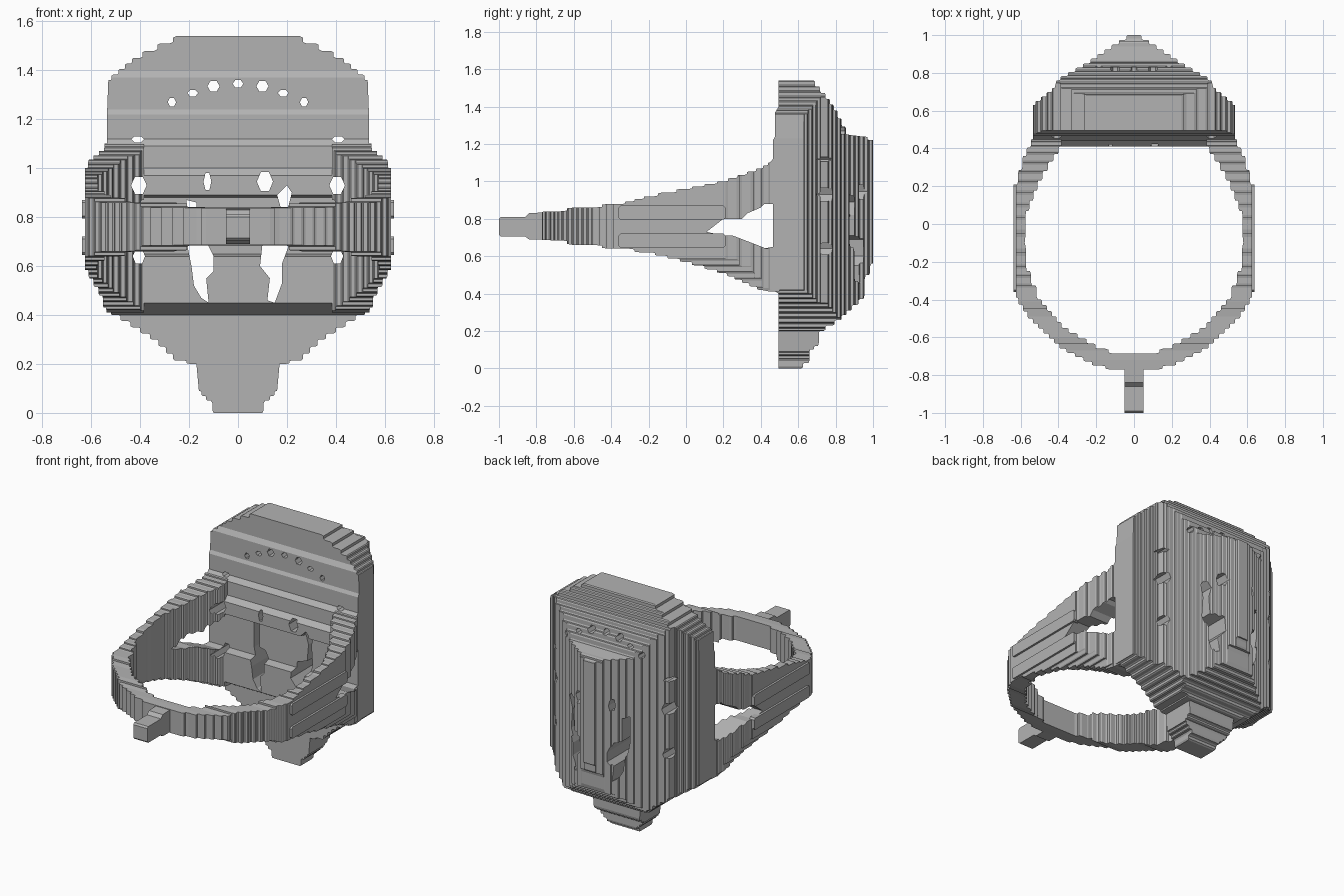
import bpy, bmesh, math

grey = bpy.data.materials.new("plain grey")
grey.diffuse_color = (0.45, 0.45, 0.45, 1)


def stair(pts, size=0.03):
    """Turn the slanted parts of a path into small chamfered steps centred on it."""
    out = [pts[0]]
    for (a, b), (c, d) in zip(pts, pts[1:]):
        low = min(abs(c - a), abs(d - b))
        if low >= 0.012:
            n = max(1, round(low / size))
            dx, dy = (c - a) / n, (d - b) / n
            for i in range(n):
                x, y = a + dx * i, b + dy * i
                out += [(x + dx * 0.3, y), (x + dx * 0.5, y + dy * 0.2),
                        (x + dx * 0.5, y + dy * 0.8), (x + dx * 0.7, y + dy)]
        out.append((c, d))
    return out


def mirror(half):
    """Close a right-hand half outline with its left-hand copy."""
    return half + [(-x, y) for x, y in reversed(half) if abs(x) > 1e-6]


def prism(name, polys, axis, lo, hi):
    """Extrude one or more outlines along an axis."""
    place = {"x": lambda a, b, h: (h, a, b),
             "y": lambda a, b, h: (a, h, b),
             "z": lambda a, b, h: (a, b, h)}[axis]
    bm = bmesh.new()
    for p in polys:
        low = [bm.verts.new(place(a, b, lo)) for a, b in p]
        high = [bm.verts.new(place(a, b, hi)) for a, b in p]
        bm.faces.new(low)
        bm.faces.new(high)
        for i in range(len(p)):
            j = (i + 1) % len(p)
            bm.faces.new((low[i], low[j], high[j], high[i]))
    bmesh.ops.remove_doubles(bm, verts=bm.verts, dist=1e-5)
    bmesh.ops.recalc_face_normals(bm, faces=bm.faces)
    me = bpy.data.meshes.new(name)
    bm.to_mesh(me)
    bm.free()
    me.materials.append(grey)
    ob = bpy.data.objects.new(name, me)
    bpy.context.collection.objects.link(ob)
    return ob


def combine(ob, tool, op):
    """Apply a boolean and remove the helper."""
    mod = ob.modifiers.new(op, "BOOLEAN")
    mod.operation, mod.object, mod.solver = op, tool, "EXACT"
    bpy.context.view_layer.objects.active = ob
    bpy.ops.object.modifier_apply(modifier=mod.name)
    bpy.data.objects.remove(tool)


def gem(x, z, rx, rz):
    return [(x + rx * math.cos(k * math.pi / 3), z + rz * math.sin(k * math.pi / 3))
            for k in range(6)]


# mask-shaped head: plan outline cut by its front and side outlines
plan = mirror(stair([(0.535, 0.38), (0.535, 0.63), (0.42, 0.72), (0.41, 0.76),
                     (0.25, 0.85), (0.1, 0.95), (0.02, 1.0)], 0.025))
front = mirror(stair([(0.09, 0), (0.12, 0.05), (0.16, 0.09), (0.17, 0.2), (0.25, 0.215),
                      (0.34, 0.3), (0.42, 0.35), (0.5, 0.4), (0.54, 0.42), (0.54, 1.1),
                      (0.53, 1.36), (0.42, 1.45), (0.3, 1.51), (0.23, 1.54)], 0.025))
back_edge = stair([(0.6, 0), (0.65, 0.03), (0.67, 0.1), (0.7, 0.12), (0.72, 0.2),
                   (0.82, 0.26), (0.87, 0.31), (0.94, 0.37), (0.97, 0.5), (1.0, 0.56),
                   (1.0, 1.22), (0.94, 1.24), (0.865, 1.25), (0.8, 1.38), (0.76, 1.44),
                   (0.675, 1.54)], 0.025)
ring_side = [(0.495, 1.54), (0.495, 1.4), (0.477, 1.37), (0.477, 1.24), (0.465, 1.22),
             (0.465, 1.12), (0.44, 1.09), (0.44, 1.0), (0.41, 0.97), (0.41, 0.89),
             (0.465, 0.88), (0.465, 0.65), (0.41, 0.64), (0.41, 0.45), (0.495, 0.4),
             (0.495, 0)]
head = prism("mask_head", [plan], "z", -0.1, 1.7)
combine(head, prism("front_cut", [front], "y", 0.2, 1.2), "INTERSECT")
combine(head, prism("side_cut", [back_edge + ring_side], "x", -0.8, 0.8), "INTERSECT")

# eye slots, brow holes and cheek holes bored through the head
eye = [(0.1, 0.69), (0.17, 0.71), (0.18, 0.82), (0.16, 0.89), (0.2, 0.93), (0.22, 0.9),
       (0.2, 0.82), (0.21, 0.69), (0.18, 0.61), (0.18, 0.53), (0.15, 0.45), (0.12, 0.46),
       (0.13, 0.55), (0.09, 0.6)]
eye_left = [(-0.21, 0.7), (-0.21, 0.87), (-0.17, 0.86), (-0.17, 0.71), (-0.13, 0.7),
            (-0.1, 0.64), (-0.1, 0.58), (-0.13, 0.55), (-0.12, 0.45), (-0.15, 0.47),
            (-0.18, 0.52), (-0.19, 0.6)]
holes = [eye, eye_left, gem(-0.125, 0.945, 0.016, 0.04), gem(0.11, 0.945, 0.033, 0.045),
         gem(0, 1.345, 0.022, 0.018)]
cheeks = []
for s in (-1, 1):
    holes += [gem(s * 0.1, 1.335, 0.025, 0.025), gem(s * 0.185, 1.307, 0.022, 0.015),
              gem(s * 0.27, 1.27, 0.017, 0.02), gem(s * 0.41, 1.118, 0.026, 0.014)]
    cheeks += [gem(s * 0.405, 0.93, 0.032, 0.04), gem(s * 0.405, 0.64, 0.025, 0.035)]
combine(head, prism("hole_cut", holes + cheeks, "y", 0.2, 1.2), "DIFFERENCE")

# finger band with flaring shoulders
outer = mirror(stair([(0.1, -0.77), (0.2, -0.75), (0.38, -0.66), (0.55, -0.5),
                      (0.625, -0.39), (0.625, 0.21), (0.58, 0.36), (0.535, 0.45),
                      (0.53, 0.5)], 0.025))
bore = mirror(stair([(0.09, -0.685), (0.18, -0.66), (0.37, -0.55), (0.5, -0.4),
                     (0.56, -0.25), (0.585, -0.1), (0.565, 0.07), (0.5, 0.23),
                     (0.44, 0.33), (0.385, 0.41), (0.385, 0.6)], 0.025))
top_edge = stair([(-0.9, 0.83), (-0.72, 0.84), (-0.55, 0.86), (-0.35, 0.88), (-0.2, 0.92),
                  (0, 0.96), (0.2, 1.0), (0.4, 1.07), (0.45, 1.1), (0.6, 1.1)], 0.016)
low_edge = stair([(-0.9, 0.69), (-0.72, 0.685), (-0.55, 0.66), (-0.35, 0.64),
                  (-0.2, 0.62), (0, 0.57), (0.2, 0.51), (0.4, 0.42), (0.45, 0.41),
                  (0.6, 0.41)], 0.018)
waist = mirror(stair([(0.53, 0.38), (0.56, 0.48), (0.6, 0.55), (0.64, 0.62),
                      (0.64, 1.0), (0.6, 1.05), (0.55, 1.12)], 0.02))
band = prism("finger_band", [outer], "z", 0.2, 1.3)
combine(band, prism("taper_cut", [top_edge + low_edge[::-1]], "x", -0.9, 0.9), "INTERSECT")
combine(band, prism("waist_cut", [waist], "y", -1.2, 1.2), "INTERSECT")
combine(band, prism("bore_cut", [bore], "z", 0.1, 1.4), "DIFFERENCE")
slot = [(0.11, 0.73), (0.2, 0.8), (0.3, 0.8), (0.33, 0.83), (0.4, 0.86), (0.42, 0.88),
        (0.52, 0.88), (0.52, 0.65), (0.43, 0.64), (0.38, 0.66), (0.25, 0.71), (0.2, 0.71)]
combine(band, prism("slot_cut", [slot], "x", -0.9, 0.9), "DIFFERENCE")
combine(band, prism("cheek_cut", cheeks, "y", 0.1, 1.2), "DIFFERENCE")

# raised bars along both sides of the band
for name, s in (("right", 1), ("left", -1)):
    for level, z0, z1 in (("upper", 0.795, 0.87), ("lower", 0.645, 0.72)):
        bar = [(-0.36, z0 + 0.01), (-0.35, z0), (0.2, z0), (0.21, z0 + 0.01),
               (0.21, z1 - 0.01), (0.2, z1), (-0.35, z1), (-0.36, z1 - 0.01)]
        prism(f"{level}_{name}_bar", [bar], "x", s * 0.6, s * 0.638)

# peg at the front of the band
peg = [(-1.0, 0.715), (-0.99, 0.705), (-0.86, 0.705), (-0.84, 0.69), (-0.73, 0.69),
       (-0.73, 0.835), (-0.84, 0.83), (-0.86, 0.81), (-0.99, 0.81), (-1.0, 0.8)]
prism("front_peg", [peg], "x", -0.05, 0.05)
